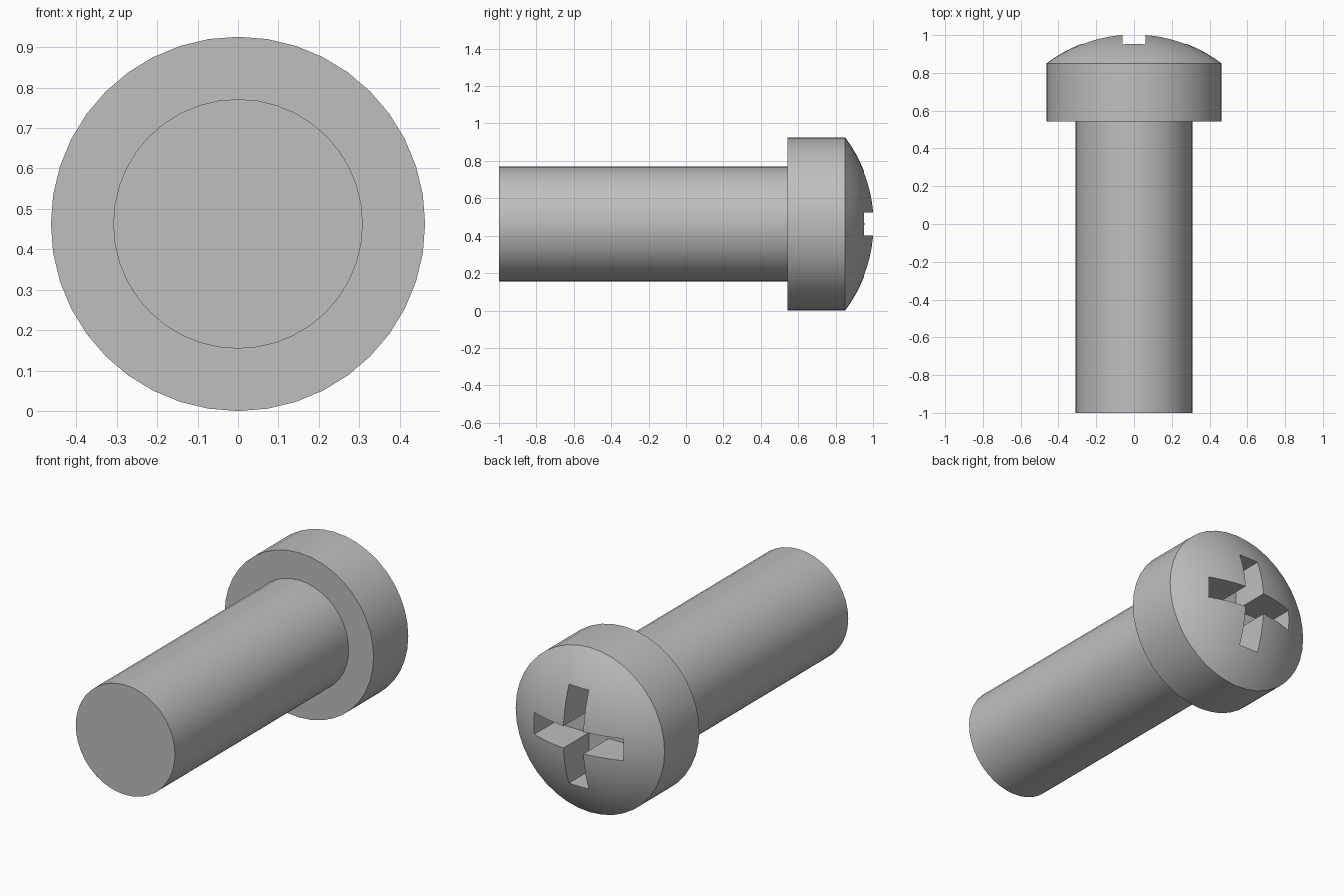
import bpy, bmesh, math
from mathutils import Matrix, Vector

cube = bpy.data.objects.get("Cube")
if cube:
    bpy.data.objects.remove(cube, do_unlink=True)

U = 0.3085            # shaft radius, the unit of all proportions
AXIS_Z = 1.5 * U      # height of the screw's axis
SEGMENTS = 40

steel = bpy.data.materials.new("grey_steel")
steel.use_nodes = True
grey = (0.52, 0.52, 0.52, 1)
steel.diffuse_color = grey
steel.node_tree.nodes["Principled BSDF"].inputs["Base Color"].default_value = grey


def make_object(name, bm):
    bmesh.ops.remove_doubles(bm, verts=bm.verts, dist=1e-5)
    bmesh.ops.recalc_face_normals(bm, faces=bm.faces)
    mesh = bpy.data.meshes.new(name)
    bm.to_mesh(mesh)
    bm.free()
    mesh.materials.append(steel)
    obj = bpy.data.objects.new(name, mesh)
    bpy.context.collection.objects.link(obj)
    return obj


def lathe(name, profile):
    """Spin (radius, y) points about the screw's axis."""
    bm = bmesh.new()
    verts = [bm.verts.new((0, y, AXIS_Z + r)) for r, y in profile]
    edges = [bm.edges.new(pair) for pair in zip(verts, verts[1:])]
    bmesh.ops.spin(bm, geom=verts + edges, cent=(0, 0, AXIS_Z), axis=(0, 1, 0),
                   angle=math.tau, steps=SEGMENTS, use_merge=True)
    return make_object(name, bm)


def smooth(obj):
    bpy.ops.object.select_all(action="DESELECT")
    obj.select_set(True)
    bpy.context.view_layer.objects.active = obj
    bpy.ops.object.shade_smooth_by_angle(angle=math.radians(30))


# Plain cylindrical shaft
under = -1 + 5 * U
shaft = lathe("shaft", [(0, -1), (U, -1), (U, under)])

# Head: cylinder with a shallow spherical dome
rim_r, rim_y, rise = 1.5 * U, under + U, 0.5 * U
dome_r = (rim_r ** 2 + rise ** 2) / (2 * rise)
half_angle = math.asin(rim_r / dome_r)
centre_y = rim_y + rise - dome_r
dome = [(dome_r * math.sin(a), centre_y + dome_r * math.cos(a))
        for a in (half_angle * (1 - i / 10) for i in range(11))]
head = lathe("head", [(0, under), (rim_r, under)] + dome)

# Cross-shaped drive recess: one plus-shaped prism cut from the dome
half_w, half_l = 0.2 * U, 0.9 * U
floor_y = rim_y + rise - 0.75 * U
corners = [(half_w, half_w), (half_w, half_l), (-half_w, half_l)]
bm = bmesh.new()
outline = []
for quarter in range(4):
    turn = Matrix.Rotation(quarter * math.pi / 2, 2)
    for corner in corners:
        x, z = turn @ Vector(corner)
        outline.append(bm.verts.new((x, floor_y, AXIS_Z + z)))
face = bm.faces.new(outline)
top = bmesh.ops.extrude_face_region(bm, geom=[face])["geom"]
bmesh.ops.translate(bm, vec=(0, U * 1.5, 0),
                    verts=[g for g in top if isinstance(g, bmesh.types.BMVert)])
cutter = make_object("recess_cutter", bm)
cutter.hide_render = True

cut = head.modifiers.new("recess", "BOOLEAN")
cut.operation = "DIFFERENCE"
cut.solver = "EXACT"
cut.object = cutter
bpy.context.view_layer.objects.active = head
bpy.ops.object.modifier_apply(modifier=cut.name)
bpy.data.objects.remove(cutter, do_unlink=True)

for part in (shaft, head):
    smooth(part)
